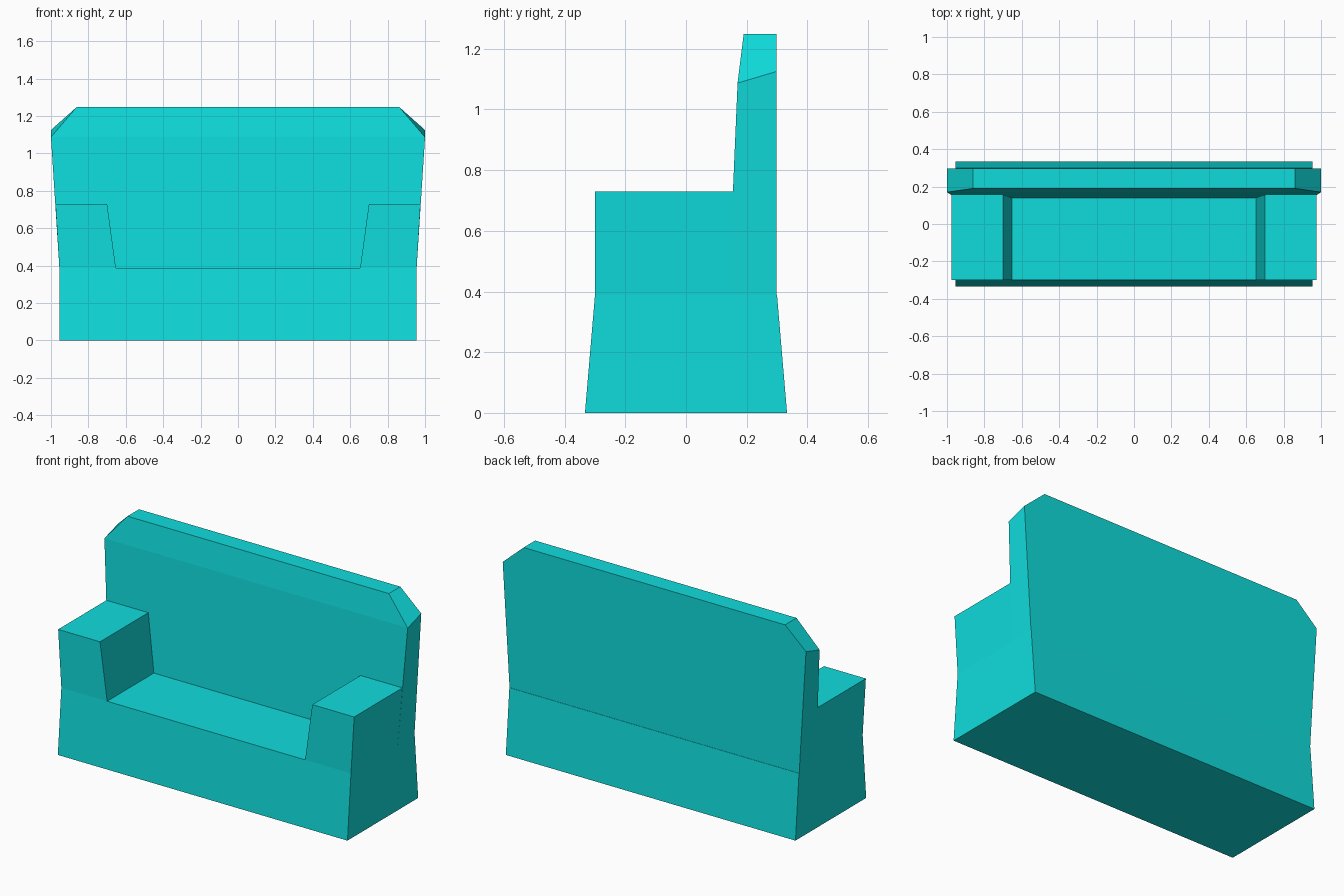
import bpy
import bmesh

cube = bpy.data.objects.get("Cube")
if cube:
    bpy.data.objects.remove(cube, do_unlink=True)

turquoise = bpy.data.materials.new("turquoise")
turquoise.use_nodes = True
colour = (0.005, 0.72, 0.72, 1)
turquoise.diffuse_color = colour
bsdf = turquoise.node_tree.nodes["Principled BSDF"]
bsdf.inputs["Base Color"].default_value = colour
bsdf.inputs["Roughness"].default_value = 0.8


def loft(name, rings, bottom=True, top=True):
    """Stack four-sided rings: (x left, x right, y front, y back, z front, z back)."""
    bm = bmesh.new()
    loops = []
    for x0, x1, y0, y1, z0, z1 in rings:
        corners = [(x0, y0, z0), (x1, y0, z0), (x1, y1, z1), (x0, y1, z1)]
        loops.append([bm.verts.new(c) for c in corners])
    for low, high in zip(loops, loops[1:]):
        for i in range(4):
            j = (i + 1) % 4
            bm.faces.new((low[i], low[j], high[j], high[i]))
    if bottom:
        bm.faces.new(loops[0][::-1])
    if top:
        bm.faces.new(loops[-1])
    mesh = bpy.data.meshes.new(name)
    bm.to_mesh(mesh)
    bm.free()
    mesh.materials.append(turquoise)
    obj = bpy.data.objects.new(name, mesh)
    bpy.context.collection.objects.link(obj)
    return obj


SEAT_Z, ARM_Z, TOP_Z = 0.388, 0.73, 1.248

# Flared base, whose top is the seat
loft("seat_base", [
    (-0.955, 0.955, -0.333, 0.333, 0, 0),
    (-0.955, 0.955, -0.30, 0.30, SEAT_Z, SEAT_Z),
])

# Backrest widening upward, with cut top corners
loft("backrest", [
    (-0.955, 0.955, 0.14, 0.298, SEAT_Z, SEAT_Z),
    (-1.0, 1.0, 0.17, 0.298, 1.087, 1.125),
    (-0.862, 0.862, 0.19, 0.298, TOP_Z, TOP_Z),
], bottom=False)

# Armrests, mirrored left and right
for side, name in ((1, "left_armrest"), (-1, "right_armrest")):
    rings = []
    for inner, outer, back, z in ((0.653, 0.955, 0.14, SEAT_Z), (0.70, 0.976, 0.155, ARM_Z)):
        x0, x1 = sorted((side * inner, side * outer))
        rings.append((x0, x1, -0.30, back, z, z))
    loft(name, rings, bottom=False)
